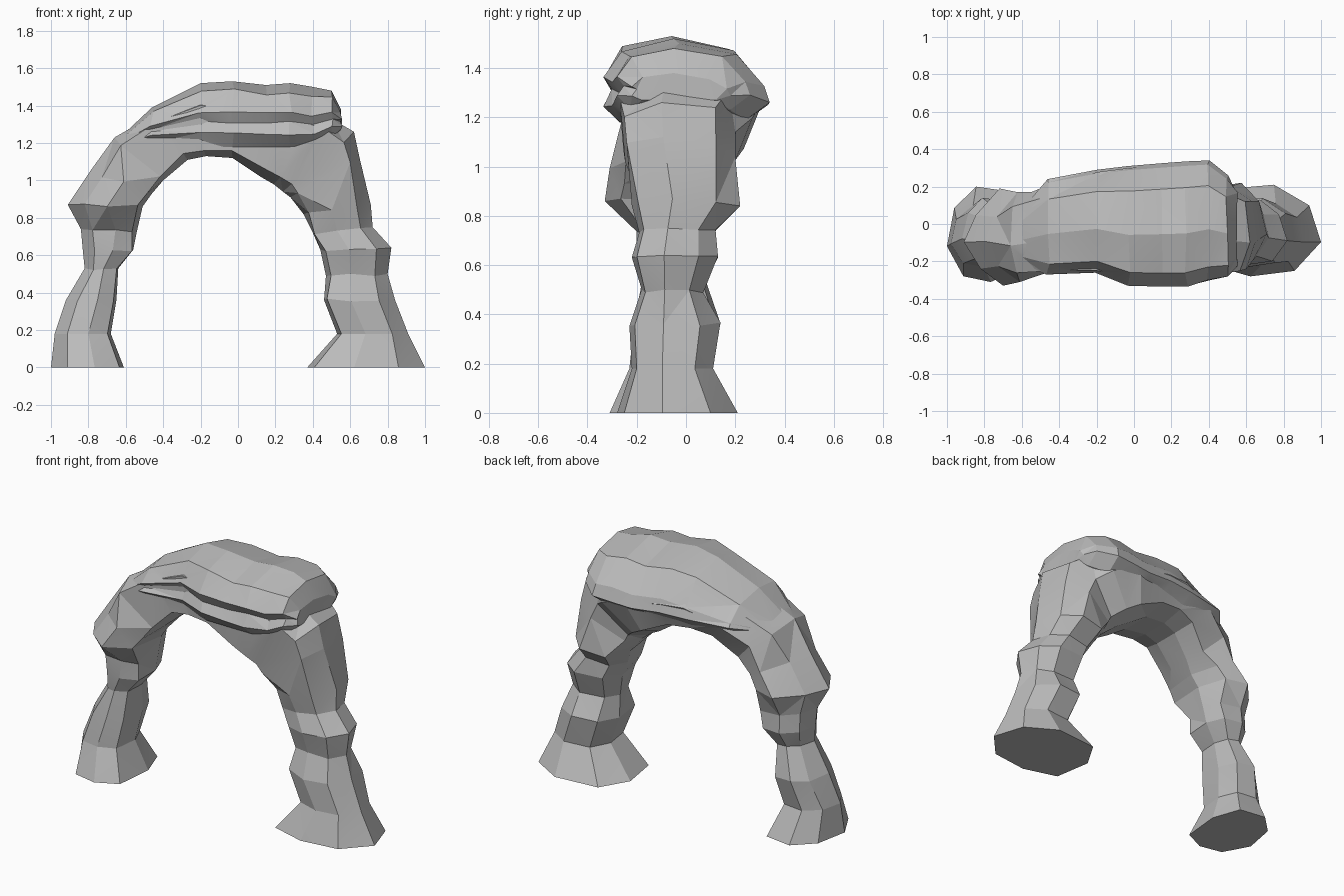
import bpy
import bmesh
import random
from math import radians

random.seed(4)
scene = bpy.context.scene
default_cube = bpy.data.objects.get("Cube")
if default_cube:
    bpy.data.objects.remove(default_cube, do_unlink=True)

# One weathered stone colour
stone = bpy.data.materials.new("grey_stone")
stone.use_nodes = True
stone.diffuse_color = (0.5, 0.5, 0.5, 1)
stone.node_tree.nodes["Principled BSDF"].inputs["Base Color"].default_value = stone.diffuse_color

# Uneven cross-sections: first value runs inner to outer, second front to back
LEG = [(1, -.25), (.8, .55), (.2, 1), (-.68, .9),
       (-1, .2), (-.88, -.75), (-.2, -1), (.55, -.88)]
SHOULDER = [(1, -.1), (.65, .45), (0, 1), (-.6, .85),
            (-1, .2), (-.85, -.75), (-.1, -1), (.6, -.65)]
BRIDGE = [(1, -.3), (.85, .65), (.2, 1), (-.75, .75),
          (-1, .25), (-1, -.4), (-.8, -.88), (.7, -.96)]
CAP = [(1, -.15), (.66, .58), (-.15, .93), (-.55, 1), (-1, .7),
       (-1, -.8), (-.6, -1), (-.25, -.9), (.05, -1), (.72, -.78)]


def loft(name, parts):
    """Skin (section, rings) parts; a ring is outer x, z, inner x, z, front y, back y."""
    bm = bmesh.new()
    loops = []
    for section, rings in parts:
        for ox, oz, ix, iz, front, back in rings:
            loop = []
            rough = .01 if oz > .2 else 0
            for u, v in section:
                t = (u + 1) / 2
                x = ix + (ox - ix) * t
                y = (front + back) / 2 + v * (back - front) / 2
                z = iz + (oz - iz) * t
                # Roughen the sides but keep the inner and outer outline
                if abs(u) < 1:
                    x += random.uniform(-rough, rough)
                    z += random.uniform(-rough, rough)
                loop.append(bm.verts.new((x, y, z)))
            loops.append(loop)
    count = len(loops[0])
    for a, b in zip(loops, loops[1:]):
        for i in range(count):
            j = (i + 1) % count
            bm.faces.new((a[i], a[j], b[j], b[i]))
    bm.faces.new(loops[0])
    bm.faces.new(loops[-1])
    bmesh.ops.recalc_face_normals(bm, faces=bm.faces[:])
    bmesh.ops.triangulate(bm, faces=bm.faces[:])
    mesh = bpy.data.meshes.new(name)
    bm.to_mesh(mesh)
    bm.free()
    mesh.materials.append(stone)
    obj = bpy.data.objects.new(name, mesh)
    scene.collection.objects.link(obj)
    return obj


# Slender leg on the right
right_leg = [
    (-1, 0, -.61, 0, -.31, .2),
    (-.98, .18, -.68, .18, -.23, .1),
    (-.92, .36, -.65, .36, -.21, .14),
    (-.82, .53, -.64, .53, -.18, .08),
    (-.83, .63, -.56, .63, -.2, .13),
    (-.84, .74, -.54, .73, -.2, .12),
]
# Bulging shoulder above it
right_shoulder = [
    (-.91, .87, -.51, .86, -.33, .19),
    (-.79, 1.05, -.46, .93, -.31, .17),
]
# Curving bridge
bridge = [
    (-.66, 1.23, -.4, 1, -.27, .17),
    (-.45, 1.35, -.27, 1.11, -.26, .24),
    (-.2, 1.44, -.17, 1.13, -.26, .28),
    (0, 1.44, -.03, 1.12, -.29, .3),
    (.25, 1.42, .12, 1.02, -.29, .31),
    (.5, 1.33, .19, .98, -.28, .27),
    (.62, 1.26, .24, .94, -.26, .2),
    (.65, 1.12, .28, .91, -.25, .2),
]
# Broad leg on the left
left_leg = [
    (.71, .87, .35, .82, -.22, .22),
    (.72, .75, .4, .72, -.19, .12),
    (.82, .64, .44, .63, -.22, .13),
    (.8, .5, .47, .49, -.18, .07),
    (.84, .36, .46, .36, -.23, .14),
    (.91, .18, .53, .18, -.22, .11),
    (1, 0, .37, 0, -.28, .21),
]
arch = loft("rock_arch", [(LEG, right_leg), (SHOULDER, right_shoulder),
                          (BRIDGE, bridge), (LEG, left_leg)])

# Overhanging cap rock: x, bottom, top, front, back
cap_sections = [
    (-.62, 1.19, 1.24, -.2, .06),
    (-.46, 1.2, 1.39, -.27, .24),
    (-.2, 1.18, 1.52, -.26, .29),
    (-.03, 1.18, 1.53, -.33, .31),
    (.15, 1.18, 1.51, -.335, .325),
    (.28, 1.18, 1.52, -.335, .335),
    (.4, 1.19, 1.5, -.3, .34),
    (.5, 1.23, 1.48, -.28, .26),
    (.55, 1.27, 1.38, -.22, .18),
]
cap = loft("cap_rock", [(CAP, [(x, top, x, bottom, front, back)
                               for x, bottom, top, front, back in cap_sections])])

# Fuse the cap into the arch
bpy.context.view_layer.objects.active = arch
fuse = arch.modifiers.new("fuse", "BOOLEAN")
fuse.operation = "UNION"
fuse.solver = "EXACT"
fuse.object = cap
bpy.ops.object.modifier_apply(modifier=fuse.name)
bpy.data.objects.remove(cap, do_unlink=True)

# Soften only the gentlest facet edges
bpy.ops.object.select_all(action="DESELECT")
arch.select_set(True)
bpy.ops.object.shade_smooth_by_angle(angle=radians(10))
